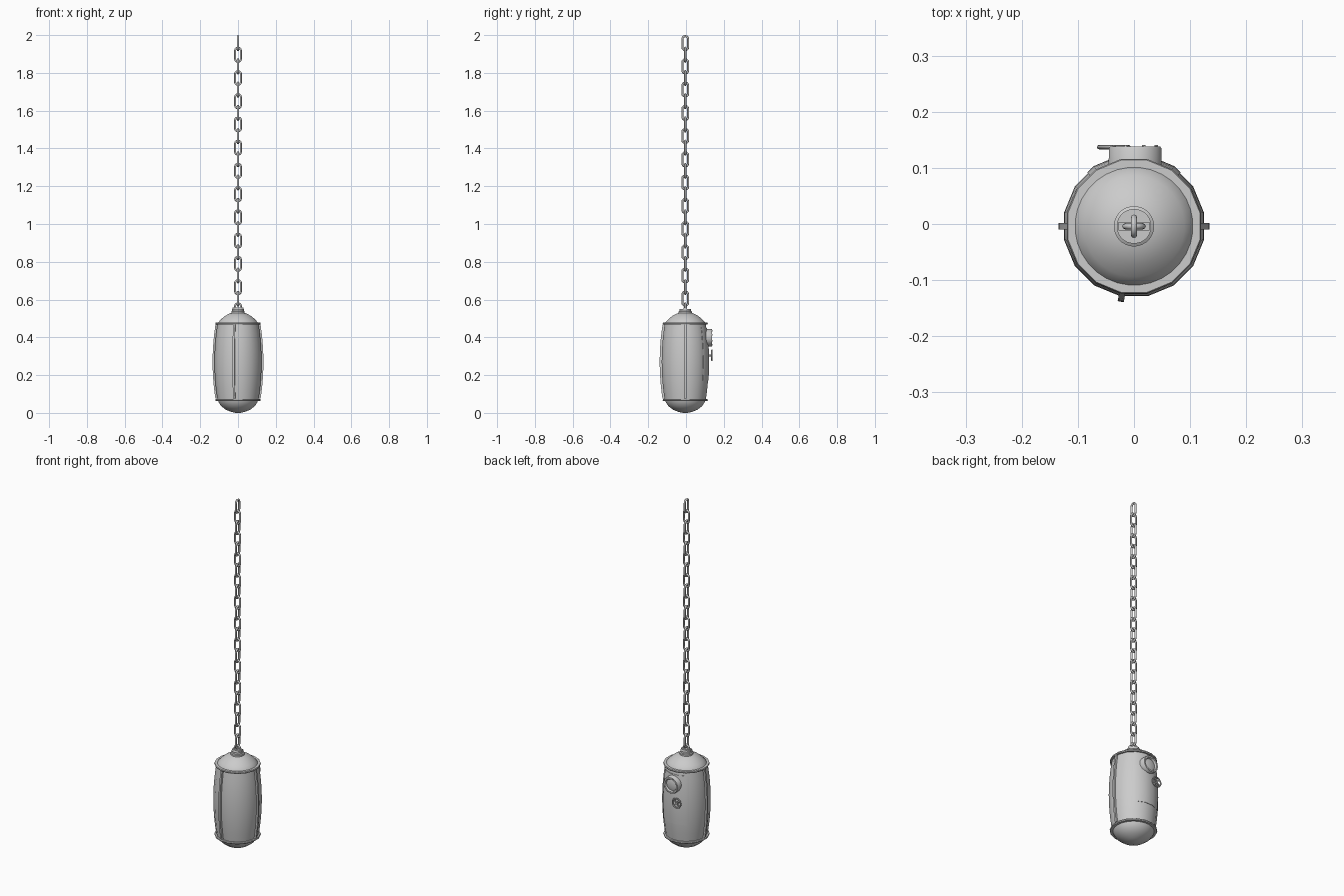
import bpy, bmesh, math
from mathutils import Matrix, Vector

if "Cube" in bpy.data.objects:
    bpy.data.objects.remove(bpy.data.objects["Cube"])

CY = -0.004          # body axis offset in y
SIDES = 16
STEP = 2 * math.pi / SIDES


def make(name, verts, faces, angle=35):
    me = bpy.data.meshes.new(name)
    me.from_pydata(verts, [], faces)
    bm = bmesh.new()
    bm.from_mesh(me)
    bmesh.ops.recalc_face_normals(bm, faces=bm.faces)
    bm.to_mesh(me)
    bm.free()
    ob = bpy.data.objects.new(name, me)
    bpy.context.collection.objects.link(ob)
    bpy.context.view_layer.objects.active = ob
    bpy.ops.object.select_all(action='DESELECT')
    ob.select_set(True)
    bpy.ops.object.shade_smooth_by_angle(angle=math.radians(angle))
    return ob


def loft(name, rings, closed=False, angle=35):
    """Join rings of points into a tube, capped unless closed."""
    n, m = len(rings[0]), len(rings)
    verts = [p for r in rings for p in r]
    faces = [(i * n + j, i * n + (j + 1) % n,
              (i + 1) % m * n + (j + 1) % n, (i + 1) % m * n + j)
             for i in range(m if closed else m - 1) for j in range(n)]
    if not closed:
        faces += [tuple(range(n)), tuple(range((m - 1) * n, m * n))]
    return make(name, verts, faces, angle)


def lathe(name, profile, n, centre, along_y=False, closed=False):
    """Revolve (radius, height) points about z or y."""
    rot = Matrix.Rotation(-math.pi / 2, 3, 'X') if along_y else Matrix.Identity(3)
    c = Vector(centre)
    rings = [[c + rot @ Vector((r * math.cos((j + .5) * 2 * math.pi / n),
                                r * math.sin((j + .5) * 2 * math.pi / n), h))
              for j in range(n)] for r, h in profile]
    return loft(name, rings, closed, 40)


def barrel_r(z):
    return 0.127 - 0.016 * ((z - 0.27) / 0.2) ** 2


def surf(a, z, off=0.0):
    """Point on the faceted barrel wall at angle a, pushed out by off."""
    d = (a + STEP / 2) % STEP - STEP / 2
    r = barrel_r(z) * math.cos(STEP / 2) / math.cos(d) + off
    return Vector((r * math.cos(a), CY + r * math.sin(a), z))


def zs(a, b, n):
    return [a + (b - a) * i / n for i in range(n + 1)]


# barrel body
lathe("barrel_body", [(barrel_r(z), z) for z in zs(0.07, 0.47, 8)], SIDES, (0, CY, 0))

# end domes
lathe("top_dome", [(0.108, 0.47), (0.106, 0.478), (0.09, 0.496), (0.068, 0.514),
                   (0.045, 0.526), (0.02, 0.532)], SIDES * 2, (0, CY, 0))
lathe("bottom_dome", [(0.108, 0.072), (0.104, 0.058), (0.09, 0.036), (0.065, 0.017),
                      (0.035, 0.005), (0.012, 0.0)], SIDES * 2, (0, CY, 0))

# flange rims
for nm, z in (("upper_rim", 0.474), ("lower_rim", 0.068)):
    lathe(nm, [(0.102, z - 0.005), (0.12, z - 0.005), (0.122, z), (0.12, z + 0.005),
               (0.102, z + 0.005)], SIDES, (0, CY, 0), closed=True)

# vertical ribs: two sides and the front
for nm, deg in (("right_rib", 0), ("left_rib", 180), ("front_rib", -100)):
    a = math.radians(deg)
    t = Vector((-math.sin(a), math.cos(a), 0)) * 0.0055
    loft(nm, [[surf(a, z, -0.01) - t, surf(a, z, 0.01) - t,
               surf(a, z, 0.01) + t, surf(a, z, -0.01) + t]
              for z in zs(0.075, 0.468, 10)])

# rear hatch panel, following the barrel facets
degs = [49, 56.25, 78.75, 101.25, 123.75, 131]
angs = [math.radians(d) for d in degs]
loft("rear_hatch", [[surf(a, z, 0.002) for a in angs] +
                    [surf(a, z, -0.004) for a in reversed(angs)]
                    for z in zs(0.172, 0.452, 8)])

# porthole frame, glass and bolts
PX, PZ = 0.002, 0.398
lathe("porthole_frame", [(0.033, 0.09), (0.048, 0.09), (0.047, 0.135), (0.045, 0.138),
                         (0.036, 0.138), (0.033, 0.134)], 24, (PX, 0, PZ), True, True)
lathe("porthole_glass", [(0.034, 0.1), (0.034, 0.126), (0.024, 0.129), (0.008, 0.131)],
      24, (PX, 0, PZ), True)
for i in range(8):
    a = i * math.pi / 4 + math.pi / 8
    lathe("porthole_bolt", [(0.0035, 0.134), (0.0035, 0.1405)], 6,
          (PX + 0.0405 * math.cos(a), 0, PZ + 0.0405 * math.sin(a)), True)

# valve wheel: shaft, rim, crossed spokes
WX, WZ, WY = -0.036, 0.305, 0.137
lathe("wheel_shaft", [(0.009, 0.1), (0.009, 0.118), (0.0055, 0.12), (0.0055, 0.14)],
      12, (WX, 0, WZ), True)
lathe("wheel_rim", [(0.0265 + 0.004 * math.cos(k * math.pi / 4),
                     WY + 0.004 * math.sin(k * math.pi / 4)) for k in range(8)],
      20, (WX, 0, WZ), True, True)
for s in (45, 135):
    d = Vector((math.cos(math.radians(s)), 0, math.sin(math.radians(s))))
    e = Vector((-d.z, 0, d.x)) * 0.003
    f = Vector((0, 0.0025, 0))
    c = Vector((WX, WY, WZ))
    loft("wheel_spoke", [[c + d * k - e - f, c + d * k + e - f, c + d * k + e + f,
                          c + d * k - e + f] for k in (-0.0265, 0.0265)])

# top collar and chain seat
lathe("top_collar", [(0.036, 0.515), (0.036, 0.537), (0.031, 0.54), (0.031, 0.55),
                     (0.01, 0.55)], 24, (0, CY, 0))
loft("chain_seat", [[(x * 0.028, CY + y * 0.008, z) for x, y in
                     ((-1, -1), (1, -1), (1, 1), (-1, 1))] for z in (0.545, 0.558)])


def chain_link(name, z, across_y):
    R, w, half = 0.0155, 0.0055, 0.0215
    rings = []
    for k in range(14):
        top = k < 7
        a = math.pi * (k if top else k - 1) / 6
        out = Vector((math.cos(a), 0, math.sin(a)))
        c = out * R + Vector((0, 0, half if top else -half))
        rings.append([c + out * w * math.cos(b * math.pi / 4) +
                      Vector((0, w * math.sin(b * math.pi / 4), 0)) for b in range(8)])
    rot = Matrix.Rotation(math.pi / 2 if across_y else 0, 3, 'Z')
    loft(name, [[rot @ p + Vector((0, CY, z)) for p in r] for r in rings], True, 50)


# hanging chain, alternate links turned a quarter
for i in range(24):
    chain_link("chain_link", 1.9575 - i * 0.0615, i % 2 == 0)
